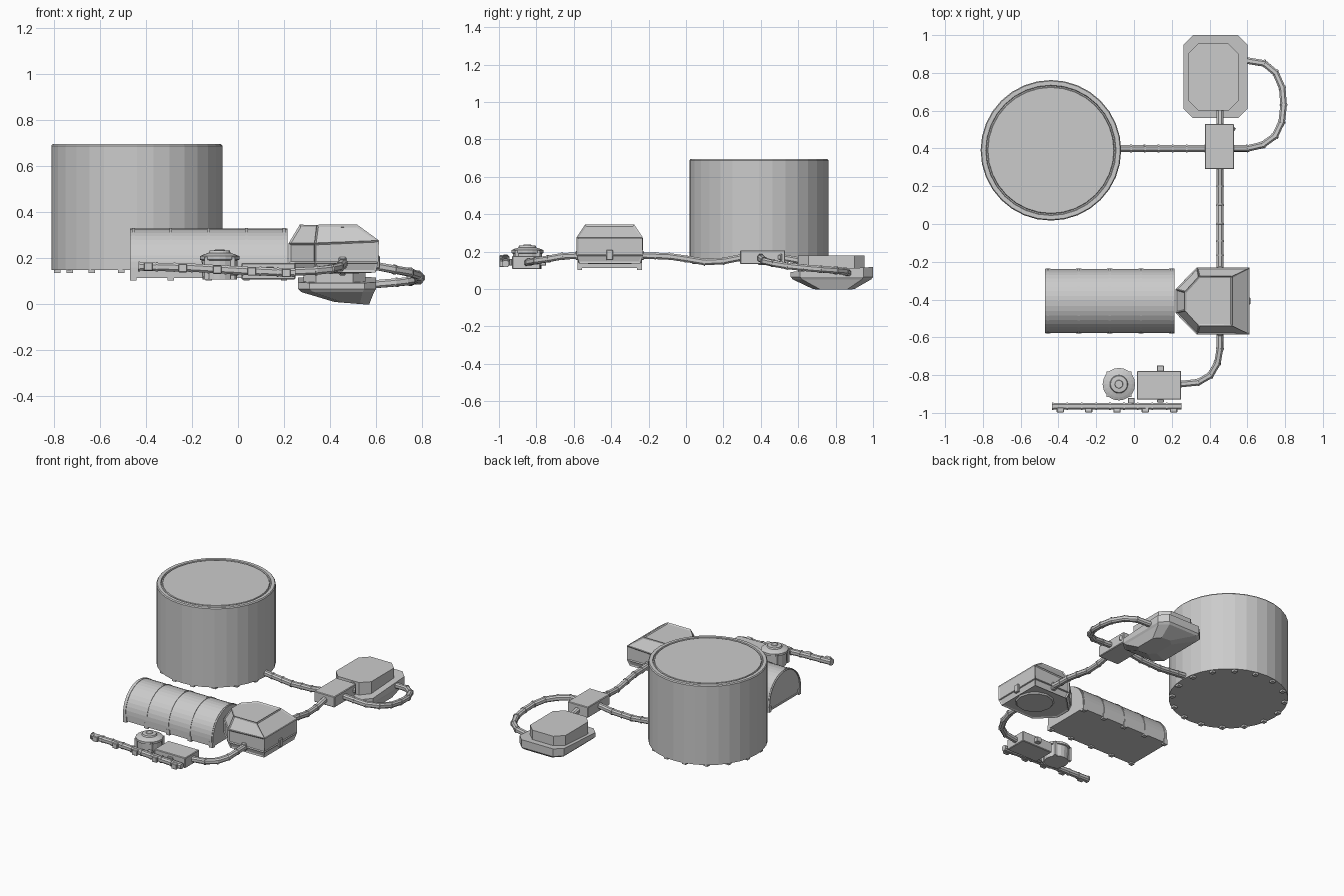
import bpy, bmesh
from math import sin, cos, pi
from mathutils import Vector

if "Cube" in bpy.data.objects:
    bpy.data.objects.remove(bpy.data.objects["Cube"])


def make(name, verts, faces):
    me = bpy.data.meshes.new(name)
    me.from_pydata([tuple(v) for v in verts], [], faces)
    bm = bmesh.new()
    bm.from_mesh(me)
    bmesh.ops.recalc_face_normals(bm, faces=bm.faces)
    bm.to_mesh(me)
    bm.free()
    ob = bpy.data.objects.new(name, me)
    bpy.context.collection.objects.link(ob)
    return ob


def loft(name, rings):
    """Skin equal-length rings of points and cap both ends."""
    n = len(rings[0])
    verts = [p for r in rings for p in r]
    faces = [(i * n + j, i * n + (j + 1) % n, (i + 1) * n + (j + 1) % n, (i + 1) * n + j)
             for i in range(len(rings) - 1) for j in range(n)]
    faces += [tuple(range(n))[::-1], tuple(range(len(verts) - n, len(verts)))]
    return make(name, verts, faces)


def box(name, x0, x1, y0, y1, z0, z1, bevel=0.0):
    rect = [(x0, y0), (x1, y0), (x1, y1), (x0, y1)]
    ob = loft(name, [[(x, y, z) for x, y in rect] for z in (z0, z1)])
    if bevel:
        m = ob.modifiers.new("edge", "BEVEL")
        m.width, m.segments = bevel, 1
    return ob


def lathe(name, cx, cy, profile, n):
    return loft(name, [[(cx + r * cos(2 * pi * i / n), cy + r * sin(2 * pi * i / n), z)
                        for i in range(n)] for r, z in profile])


def section(p, t, r):
    """Chamfered square section around p, facing along t."""
    side = Vector((t.y, -t.x, 0)).normalized()
    up = side.cross(t).normalized()
    k = r * 0.5
    sec = [(r, -k), (r, k), (k, r), (-k, r), (-r, k), (-r, -k), (-k, -r), (k, -r)]
    return [p + side * a + up * b for a, b in sec]


def tunnel(name, pts, r=0.0175, step=0.075):
    """Segmented walkway tube with collars at regular joints."""
    P = [Vector(p) for p in pts]
    T = [(P[min(i + 1, len(P) - 1)] - P[max(i - 1, 0)]).normalized() for i in range(len(P))]
    loft(name, [section(p, t, r) for p, t in zip(P, T)])
    for a, b in zip(P, P[1:]):
        d = (b - a).normalized()
        n = max(1, round((b - a).length / step))
        for i in range(n):
            c = a + (b - a) * (i / n)
            loft(name + "_collar", [section(c + d * s, d, r + 0.003) for s in (-0.004, 0.004)])


# Large storage tank with rim groove, and feet round its base
TX, TY, TR = -0.44, 0.39, 0.372
lathe("tank", TX, TY, [(TR, 0.148), (TR, 0.688), (TR - 0.005, 0.695), (0.345, 0.695),
                       (0.342, 0.686), (0.336, 0.686), (0.333, 0.694)], 32)
for i in range(16):
    a = 2 * pi * (i + 0.5) / 16
    x, y = TX + 0.352 * cos(a), TY + 0.352 * sin(a)
    box("tank_foot", x - 0.014, x + 0.014, y - 0.014, y + 0.014, 0.135, 0.15)

# Arched greenhouse hut running along x
HY, HR, HZ = -0.408, 0.17, 0.158


def arch(x, r, z0=0.113):
    pts = [(x, HY + r, z0)]
    pts += [(x, HY + r * cos(pi * i / 20), HZ + r * sin(pi * i / 20)) for i in range(21)]
    return pts + [(x, HY - r, z0)]


hut = loft("arched_hut", [arch(-0.46, 0.16, 0.125), arch(-0.46, 0.165, 0.12), arch(-0.468, 0.165, 0.12),
                          arch(-0.47, HR), arch(0.215, HR), arch(0.215, 0.165, 0.12)])
for x in (-0.455, -0.293, -0.128, 0.037, 0.2):
    loft("hut_rib", [arch(x - 0.006, HR + 0.003), arch(x + 0.006, HR + 0.003)])
    for s in (-1, 1):
        y = HY + s * 0.16
        box("hut_foot", x - 0.014, x + 0.014, y - 0.013, y + 0.013, 0.103, 0.14)

# Faceted control cabin with framed edges
CY = -0.408


def cabin_ring(xb, xm, xf, wide, nose, z, back_z=0.0):
    half = [(xb, wide, z + back_z), (xm, wide, z), (xf, nose, z)]
    return [(x, CY + w, h) for x, w, h in half] + [(x, CY - w, h) for x, w, h in half[::-1]]


cabin = loft("cabin", [cabin_ring(0.595, 0.345, 0.24, 0.16, 0.055, 0.143),
                       cabin_ring(0.605, 0.335, 0.226, 0.172, 0.06, 0.18),
                       cabin_ring(0.608, 0.335, 0.226, 0.172, 0.06, 0.262, 0.012),
                       cabin_ring(0.517, 0.345, 0.272, 0.128, 0.048, 0.339)])
frame = cabin.copy()
frame.data = cabin.data.copy()
frame.name = "cabin_frame"
bpy.context.collection.objects.link(frame)
w = frame.modifiers.new("frame", "WIREFRAME")
w.thickness, w.offset, w.use_even_offset = 0.014, 0.0, False
lathe("cabin_base_ring", 0.465, CY, [(0.115, 0.134), (0.125, 0.146)], 12)
box("cabin_hatch", 0.60, 0.617, CY - 0.018, CY + 0.018, 0.155, 0.21, 0.004)
box("cabin_port", 0.438, 0.472, -0.592, -0.224, 0.155, 0.205, 0.006)

# Landed module: chamfered deck, flange and uneven keel


def octagon(x0, x1, y0, y1, c, z, tx=0.0, ty=0.0):
    p = [(x0 + c, y0), (x1 - c, y0), (x1, y0 + c), (x1, y1 - c),
         (x1 - c, y1), (x0 + c, y1), (x0, y1 - c), (x0, y0 + c)]
    return [(x, y, z + tx * (x - 0.43) + ty * (y - 0.78)) for x, y in p]


loft("module_hull", [octagon(0.42, 0.57, 0.68, 0.90, 0.04, 0.008, -0.08),
                     octagon(0.275, 0.592, 0.57, 0.99, 0.05, 0.052),
                     octagon(0.262, 0.60, 0.56, 1.0, 0.05, 0.065),
                     octagon(0.262, 0.60, 0.56, 1.0, 0.05, 0.105, 0, 0.06)])
loft("module_deck", [octagon(0.285, 0.555, 0.60, 0.955, 0.055, 0.09),
                     octagon(0.285, 0.555, 0.60, 0.955, 0.055, 0.18)])

# Junction box with an angled stub and lid bolts
box("junction_box", 0.375, 0.53, 0.29, 0.53, 0.133, 0.207, 0.004)
loft("junction_stub", [section(Vector((x, y, 0.17)), Vector((1, 1, 0)).normalized(), 0.017)
                       for x, y in ((0.495, 0.475), (0.528, 0.516))])

# Tunnels linking the buildings
tunnel("tank_tunnel", [(0.38, 0.4, 0.17), (0.28, 0.4, 0.155), (0.13, 0.4, 0.15), (-0.09, 0.4, 0.172)])
tunnel("cabin_tunnel", [(0.455, 0.3, 0.17), (0.455, 0.2, 0.15), (0.455, 0.1, 0.145),
                        (0.455, 0.0, 0.162), (0.455, -0.09, 0.175), (0.455, -0.24, 0.18)])
tunnel("module_tunnel", [(0.455, 0.52, 0.168), (0.455, 0.62, 0.15)])
tunnel("loop_tunnel", [(0.52, 0.4, 0.17), (0.6, 0.4, 0.165), (0.68, 0.418, 0.15), (0.745, 0.465, 0.138),
                       (0.782, 0.54, 0.124), (0.792, 0.63, 0.114), (0.785, 0.72, 0.106),
                       (0.75, 0.80, 0.1), (0.69, 0.85, 0.094), (0.58, 0.868, 0.085)], step=0.09)
tunnel("south_tunnel", [(0.455, -0.58, 0.178), (0.455, -0.66, 0.176), (0.442, -0.735, 0.162),
                        (0.405, -0.80, 0.152), (0.34, -0.838, 0.145), (0.24, -0.848, 0.14)], step=0.09)

# Airlock box with stubs, and the turret beside it
box("airlock_box", 0.015, 0.25, -0.93, -0.778, 0.107, 0.178, 0.004)
for x, y0, y1 in ((0.14, -0.945, -0.93), (0.14, -0.785, -0.748), (-0.015, -0.95, -0.92)):
    box("airlock_stub", x - 0.018, x + 0.018, y0, y1, 0.125, 0.16, 0.003)
lathe("turret", -0.08, -0.848, [(0.075, 0.107), (0.078, 0.19), (0.086, 0.193), (0.086, 0.208),
                                (0.07, 0.215), (0.048, 0.222), (0.044, 0.232), (0.022, 0.234), (0.02, 0.238)], 20)
for i in range(4):
    a = pi / 4 + i * pi / 2
    x, y = -0.08 + 0.08 * cos(a), -0.848 + 0.08 * sin(a)
    box("turret_lug", x - 0.01, x + 0.01, y - 0.01, y + 0.01, 0.107, 0.205)

# Front walkway with docking ports
tunnel("front_walkway", [(-0.43, -0.965, 0.163), (-0.2, -0.965, 0.158), (0.02, -0.965, 0.145),
                         (0.25, -0.965, 0.136)], r=0.018)
for i in range(5):
    x = -0.39 + 0.15 * i
    z = 0.163 - 0.007 * i
    box("walkway_port", x - 0.019, x + 0.019, -0.998, -0.97, z - 0.018, z + 0.018, 0.003)
